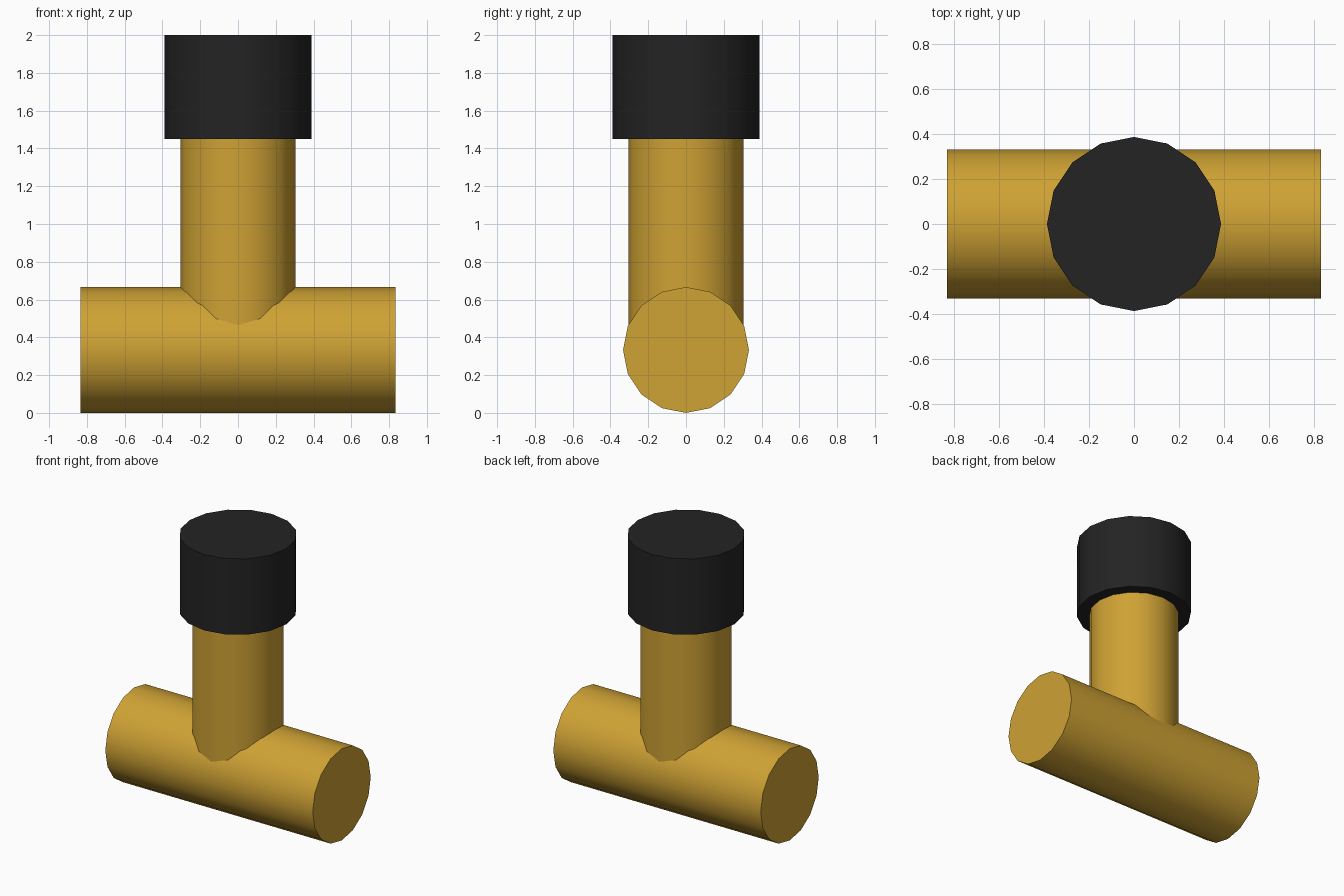
import bpy
from math import pi, radians

cube = bpy.data.objects.get("Cube")
if cube:
    bpy.data.objects.remove(cube, do_unlink=True)


def make_material(name, colour):
    mat = bpy.data.materials.new(name)
    mat.use_nodes = True
    mat.diffuse_color = colour
    mat.node_tree.nodes["Principled BSDF"].inputs["Base Color"].default_value = colour
    return mat


def add_cylinder(name, radius, length, centre, mat, rotation=(0, 0, 0)):
    bpy.ops.mesh.primitive_cylinder_add(vertices=16, radius=radius, depth=length,
                                        location=centre, rotation=rotation)
    obj = bpy.context.object
    obj.name = name
    obj.data.materials.append(mat)
    bpy.ops.object.shade_smooth_by_angle(angle=radians(30))
    return obj


brass = make_material("brass", (0.62, 0.36, 0.034, 1))
black = make_material("black", (0.017, 0.017, 0.017, 1))

BAR_RADIUS = 0.333
CAP_BASE, TOP = 1.45, 2.0

# Horizontal cross bar lying on the ground
add_cylinder("cross_bar", BAR_RADIUS, 1.666, (0, 0, BAR_RADIUS), brass, (0, pi / 2, 0))

# Upright stem rising from the middle of the bar into the cap
stem_top = CAP_BASE + 0.05
add_cylinder("stem", 0.305, stem_top - BAR_RADIUS,
             (0, 0, (stem_top + BAR_RADIUS) / 2), brass)

# Wide black cap
add_cylinder("cap", 0.388, TOP - CAP_BASE, (0, 0, (TOP + CAP_BASE) / 2), black)
